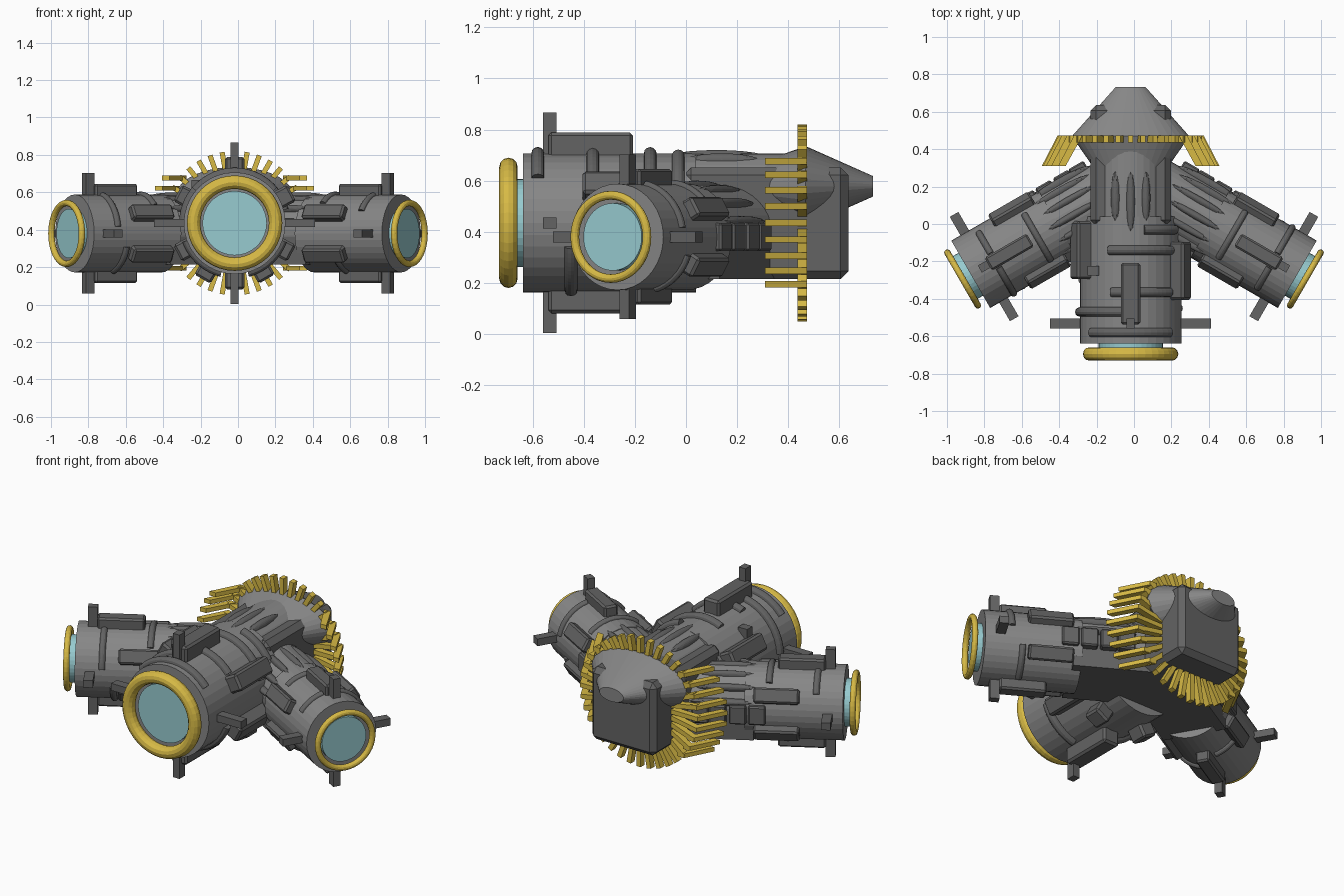
import bpy, bmesh, math
from mathutils import Matrix, Vector

if "Cube" in bpy.data.objects:
    bpy.data.objects.remove(bpy.data.objects["Cube"])

def material(name, col):
    m = bpy.data.materials.new(name)
    m.diffuse_color = (*col, 1)
    m.use_nodes = True
    m.node_tree.nodes["Principled BSDF"].inputs["Base Color"].default_value = m.diffuse_color
    return m

LIGHT = material("hull grey", (0.24, 0.24, 0.24))
DARK = material("detail grey", (0.125, 0.125, 0.125))
GOLD = material("gold", (0.68, 0.49, 0.06))
GLASS = material("pale blue glass", (0.31, 0.60, 0.63))
T, R = Matrix.Translation, Matrix.Rotation
rad = math.radians

def finish(name, bm, matrix, mat):
    bmesh.ops.recalc_face_normals(bm, faces=bm.faces)
    me = bpy.data.meshes.new(name)
    bm.to_mesh(me)
    bm.free()
    me.materials.append(mat)
    ob = bpy.data.objects.new(name, me)
    ob.matrix_world = matrix
    bpy.context.collection.objects.link(ob)
    return ob

def box(name, M, centre, size, mat=DARK, bevel=0.0, turn=0):
    """Box placed at centre after turning the frame about the barrel axis."""
    bm = bmesh.new()
    bmesh.ops.create_cube(bm, size=1)
    bmesh.ops.scale(bm, vec=size, verts=bm.verts)
    if bevel:
        bmesh.ops.bevel(bm, geom=bm.edges[:], offset=bevel, segments=1, affect='EDGES')
    return finish(name, bm, M @ R(rad(turn), 4, 'Y') @ T(centre), mat)

def cone(name, M, r1, r2, d1, d2, mat=LIGHT, z=0, squash=1):
    """Frustum along the barrel; d is the distance forward (local -Y)."""
    bm = bmesh.new()
    bmesh.ops.create_cone(bm, cap_ends=True, segments=36, radius1=r1, radius2=r2, depth=d2 - d1)
    bm.transform(Matrix.Diagonal((1, 1, squash, 1)) @ R(rad(90), 4, 'X'))
    return finish(name, bm, M @ T((0, -(d1 + d2) / 2, z)), mat)

def hoop(name, M, major, minor, d, a0=0, a1=360, mat=DARK, n=40):
    """Torus or part of one around the barrel; angle 0 is at the top."""
    bm = bmesh.new()
    closed = a1 - a0 >= 360
    steps = n if closed else 14
    rings = []
    for i in range(steps if closed else steps + 1):
        a = rad(a0 + (a1 - a0) * i / steps)
        ring = []
        for j in range(12):
            b = 2 * math.pi * j / 12
            r = major + minor * math.cos(b)
            ring.append(bm.verts.new((r * math.sin(a), -d + minor * math.sin(b), r * math.cos(a))))
        rings.append(ring)
    for i in range(steps):
        p, q = rings[i], rings[(i + 1) % len(rings)]
        for j in range(12):
            k = (j + 1) % 12
            bm.faces.new((p[j], p[k], q[k], q[j]))
    if not closed:
        bm.faces.new(rings[0])
        bm.faces.new(rings[-1])
    return finish(name, bm, M, mat)

def rib(name, M, turn, r, d, half):
    bm = bmesh.new()
    bmesh.ops.create_uvsphere(bm, u_segments=12, v_segments=12, radius=1)
    return finish(name, bm, M @ R(rad(turn), 4, 'Y') @ T((0, -d, r)) @ Matrix.Diagonal((*half, 1)), DARK)

def fins(name, M, r0, r1, d):
    for a in (0, 90, 180, 270):
        box(name, M, (0, -d, (r0 + r1) / 2), (0.043, 0.053, r1 - r0), turn=a)

# Central barrel with lens
C = T((-0.018, 0, 0.435))
cone("main_barrel", C, 0.272, 0.272, -0.04, 0.638)
cone("main_lens", C, 0.172, 0.172, 0.6, 0.675, GLASS)
hoop("main_lens_ring", C, 0.219, 0.036, 0.695, mat=GOLD)
fins("main_fin", C, 0.25, 0.431, 0.533)
for a in (0, 180):
    box("main_long_plate", C, (0, -0.373, 0.3), (0.105, 0.33, 0.108), bevel=0.012, turn=a)
for a, d in ((62, 0.25), (-62, 0.14), (118, 0.25), (-118, 0.14), (150, 0.135), (-150, 0.135)):
    length = 0.31 if abs(a) < 140 else 0.11
    box("main_side_plate", C, (0, -d, 0.295), (0.1, length, 0.1), bevel=0.012, turn=a)
for d, a0, a1 in ((0.58, -50, 50), (0.47, -88, -4), (0.365, -22, 50), (0.14, -25, 75), (0.03, 15, 60),
                  (0.45, 110, 165), (0.3, 195, 250)):
    hoop("main_hoop", C, 0.272, 0.025, d, a0, a1)
box("main_small_block", C, (-0.2, -0.25, 0.2), (0.06, 0.05, 0.06))

# Rear hull block, rounded spine and ribs
box("rear_hull", C, (0.0, 0.313, -0.001), (0.43, 0.645, 0.436), bevel=0.03)
cone("hull_spine", C, 0.2, 0.2, -0.44, 0.0, z=0.072)
for a in (-18, 0, 18):
    rib("spine_rib", C, a, 0.25, -0.12 if a == 0 else -0.14, (0.028, 0.21 if a == 0 else 0.16, 0.035))

# Flattened tail cone, widest at the toothed ring
cone("tail_cone_rear", C, 0.08, 0.315, -0.732, -0.468, z=0.143, squash=0.5)
cone("tail_cone_front", C, 0.315, 0.19, -0.47, -0.29, z=0.143, squash=0.5)

# Toothed ring: 36 radial teeth, side teeth bend forward and outward
for i in range(36):
    a = i * 10
    box("ring_tooth", C, (0, 0.455, 0.293), (0.027, 0.038, 0.185), GOLD, turn=a)
    dx, dz = math.sin(rad(a)), math.cos(rad(a))
    if abs(dz) < 0.65:
        s = 1 if dx > 0 else -1
        bm = bmesh.new()
        x, z = 0.375 * dx, 0.375 * dz
        loops = []
        for px, py in ((x - s * 0.03, 0.474), (x + s * 0.015, 0.474), (x + s * 0.1, 0.31), (x + s * 0.06, 0.31)):
            loops.append([bm.verts.new((px, py, z + h)) for h in (-0.0125, 0.0125)])
        for k in range(4):
            p, q = loops[k], loops[(k + 1) % 4]
            bm.faces.new((p[0], q[0], q[1], p[1]))
        bm.faces.new([l[0] for l in loops])
        bm.faces.new([l[1] for l in loops])
        finish("bent_tooth", bm, C, GOLD)

# Two side barrels, 60 degrees either side of the front
for side, s in (("right", 1), ("left", -1)):
    M = T((0, 0.235, 0.38)) @ R(rad(60 * s), 4, 'Z')
    cone(side + "_barrel", M, 0.208, 0.208, 0.47, 1.008)
    cone(side + "_barrel_root", M, 0.185, 0.185, 0.0, 0.5, z=0.02)
    box(side + "_beam", M, (0, -0.25, -0.065), (0.36, 0.54, 0.2))
    cone(side + "_lens", M, 0.132, 0.132, 0.98, 1.045, GLASS)
    hoop(side + "_lens_ring", M, 0.163, 0.017, 1.058, mat=GOLD)
    fins(side + "_fin", M, 0.19, 0.322, 0.925)
    for a in (0, 180):
        box(side + "_long_plate", M, (0, -0.77, 0.225), (0.08, 0.26, 0.08), bevel=0.01, turn=a)
    for a in (60, -60, 120, -120):
        box(side + "_side_plate", M, (0, -0.645, 0.21), (0.085, 0.25, 0.075), bevel=0.01, turn=a)
    # Row of blocks on the back of each barrel
    for d in (0.54, 0.435, 0.325, 0.23):
        box(side + "_back_block", M, (0, -d, 0.195), (0.11, 0.095, 0.06), bevel=0.008, turn=90 * s)
    for d, a0, a1 in ((0.86, -55, -12), (0.86, 12, 80), (0.6, -40, 45), (0.8, 110, 165), (0.7, 195, 250)):
        hoop(side + "_hoop", M, 0.206, 0.018, d, a0, a1)
    for a in (-72, -48, -24, 0, 24, 48, 72):
        rib(side + "_rib", M, a, 0.19, 0.36 + 0.02 * (a % 48 == 0), (0.022, 0.19, 0.03))
